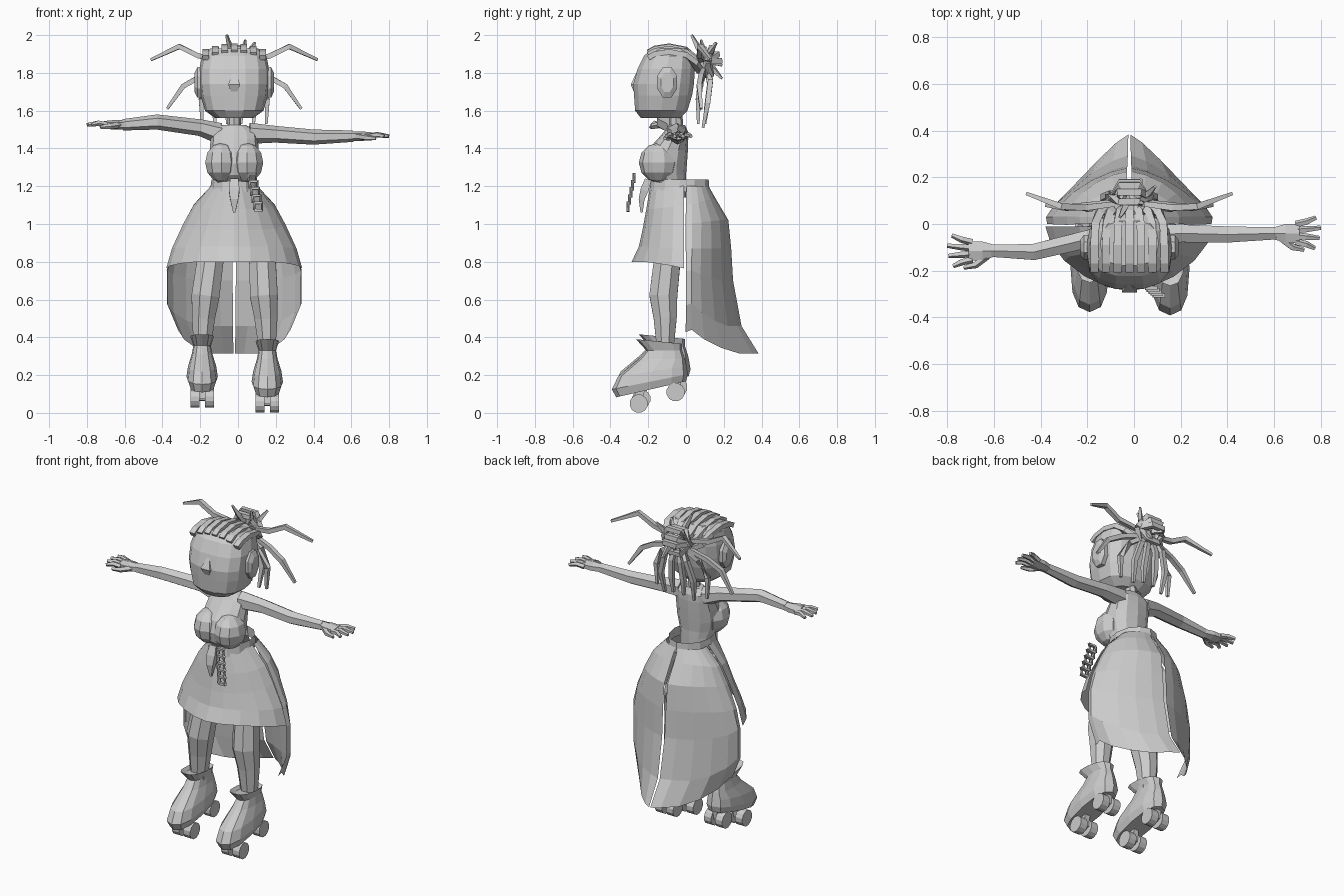
import bpy, bmesh, math
from mathutils import Vector

cube = bpy.data.objects.get("Cube")
if cube:
    bpy.data.objects.remove(cube)

grey = bpy.data.materials.new("plain_grey")
grey.use_nodes = True
grey.diffuse_color = (0.6, 0.6, 0.6, 1)
grey.node_tree.nodes["Principled BSDF"].inputs["Base Color"].default_value = (0.6, 0.6, 0.6, 1)

CX = -0.02  # body centre line
SIDES = ((1, "left"), (-1, "right"))


def finish(name, bm):
    bmesh.ops.recalc_face_normals(bm, faces=bm.faces)
    mesh = bpy.data.meshes.new(name)
    bm.to_mesh(mesh)
    bm.free()
    mesh.materials.append(grey)
    bpy.context.collection.objects.link(bpy.data.objects.new(name, mesh))


def skin(name, rows, closed=True, caps=True):
    """Bridge equal-length rows of points with quads."""
    bm = bmesh.new()
    grid = [[bm.verts.new(p) for p in row] for row in rows]
    n = len(grid[0])
    for a, b in zip(grid, grid[1:]):
        for i in range(n if closed else n - 1):
            j = (i + 1) % n
            bm.faces.new((a[i], a[j], b[j], b[i]))
    if closed and caps:
        bm.faces.new(grid[0])
        bm.faces.new(grid[-1])
    finish(name, bm)


def power(v, k):
    return math.copysign(abs(v) ** k, v)


def loft(name, rings, cx=CX, n=12, k=1.0, caps=True, offset=(0, 0, 0)):
    """Rings are (z, half width, front y, back y, optional slope)."""
    rows = []
    for z, rx, yf, yb, *slope in rings:
        row = []
        for i in range(n):
            a = 2 * math.pi * i / n
            dy = power(math.sin(a), k) * (yb - yf) / 2
            dz = slope[0] * dy if slope else 0
            row.append(Vector((cx + rx * power(math.cos(a), k), (yf + yb) / 2 + dy, z + dz)) + Vector(offset))
        rows.append(row)
    skin(name, rows, caps=caps)


def tube(name, path, radii, n=6):
    """Sweep a polygon along a path; a radius is one number or (side, up)."""
    pts = [Vector(p) for p in path]
    rows = []
    for i, p in enumerate(pts):
        t = (pts[min(i + 1, len(pts) - 1)] - pts[max(i - 1, 0)]).normalized()
        up = Vector((0, 1, 0)) if abs(t.z) > 0.9 else Vector((0, 0, 1))
        side = t.cross(up).normalized()
        up = side.cross(t)
        r = radii[i] if isinstance(radii, list) else radii
        ra, rb = r if isinstance(r, tuple) else (r, r)
        rows.append([p + side * ra * math.cos(2 * math.pi * (j + 0.5) / n)
                     + up * rb * math.sin(2 * math.pi * (j + 0.5) / n) for j in range(n)])
    skin(name, rows)


def ball(name, loc, scale):
    bm = bmesh.new()
    bmesh.ops.create_uvsphere(bm, u_segments=10, v_segments=6, radius=1)
    for v in bm.verts:
        v.co = Vector(a * b for a, b in zip(v.co, scale)) + Vector(loc)
    finish(name, bm)


# Head, neck, nose and ears
loft("head", [(1.56, .1, -.24, -.03), (1.60, .155, -.272, .01), (1.68, .178, -.278, .035),
              (1.74, .185, -.282, .045), (1.82, .185, -.26, .05), (1.89, .17, -.225, .045),
              (1.93, .125, -.18, .015)], n=14, k=.75)
loft("neck", [(1.46, .05, -.1, 0), (1.52, .035, -.09, -.015), (1.6, .035, -.09, -.02)], n=8)
tube("nose", [(CX, -.255, 1.8), (CX, -.275, 1.738), (CX, -.26, 1.68)], [.01, (.045, .025), .01], 4)
for s, side in SIDES:
    tube(side + "_ear", [(CX + s * x, -.1, 1.75) for x in (.16, .195, .21)],
         [(.057, .088), (.057, .088), (.036, .055)], 8)

# Torso and bust
loft("torso", [(1.14, .1, -.17, 0), (1.22, .1, -.175, 0), (1.26, .115, -.215, 0), (1.32, .13, -.228, .005),
               (1.39, .13, -.205, .01), (1.45, .125, -.15, .012), (1.49, .12, -.115, .01),
               (1.525, .06, -.09, -.005)], n=12, k=.9)
for s, side in SIDES:
    ball(side + "_bust", (CX + s * .068, -.145, 1.325), (.09, .105, .105))

# Arms with palms and fanned fingers
arms = {"left": (1, [(.06, -.05, 1.48), (.2, -.04, 1.475), (.4, -.045, 1.46), (.61, -.04, 1.465)]),
        "right": (-1, [(-.1, -.05, 1.48), (-.2, -.065, 1.51), (-.43, -.12, 1.54), (-.61, -.115, 1.525)])}
for side, (s, path) in arms.items():
    tube(side + "_arm", path, [.056, .044, .04, .03])
    wrist = Vector(path[-1])
    tube(side + "_palm", [wrist + Vector((s * d, 0, 0)) for d in (-.01, .04, .1)],
         [(.03, .026), (.046, .026), (.048, .02)])
    for i, reach in enumerate((.17, .19, .185, .165)):
        y = .038 - i * .025
        tube(f"{side}_finger_{i + 1}",
             [wrist + Vector(p) for p in ((s * .085, y, 0), (s * .13, y * 1.3, .008), (s * reach, y * 1.75, 0))],
             [.016, .015, .01], 5)
    tube(side + "_thumb", [wrist + Vector(p) for p in ((s * .02, -.02, 0), (s * .07, -.06, -.008), (s * .12, -.072, -.012))],
         [.018, .016, .009], 5)

# Skirt panels: blend a side outline into a centre outline around the waist
SIDE = [(.125, 1.2), (.215, 1.1), (.27, 1.0), (.33, .87), (.36, .765), (.36, .6), (.3, .46)]
BACK = [(.12, 1.2), (.16, 1.13), (.225, 1.02), (.24, .87), (.25, .7), (.295, .46), (.385, .315)]
FRONT = [(-.19, 1.2), (-.21, 1.08), (-.23, .97), (-.25, .88), (-.288, .8)]


def panel(name, centre, start, end, cy, bend, steps=6):
    rows = []
    for r, ((rx, zs), (ry, zc)) in enumerate(zip(SIDE, centre)):
        k = 1.05 + (bend - 1.05) * r / (len(centre) - 1)
        row = []
        for i in range(steps + 1):
            a = math.radians(start + (end - start) * i / steps)
            drop = min(1, abs(math.sin(a)) * 1.3)
            row.append((CX + rx * power(math.cos(a), k), cy + (ry - cy) * power(math.sin(a), k), zs + (zc - zs) * drop))
        rows.append(row)
    skin(name, rows, closed=False)


panel("skirt_front", FRONT, 0, 180, -.01, 1.2, 10)
panel("skirt_back_left", BACK, -10, 86, .02, 1.6)
panel("skirt_back_right", BACK, 190, 94, .02, 1.6)
loft("waistband", [(1.17, .13, -.195, .125), (1.235, .12, -.185, .12)], caps=False)

# Legs and roller skates
BOOT = [(.125, .068, -.37, 0, .23), (.165, .083, -.392, .01, .2), (.22, .075, -.36, .003, .15),
        (.285, .055, -.25, -.005, 0), (.33, .046, -.21, -.02, 0), (.378, .062, -.265, -.02, -.1),
        (.36, .045, -.22, -.045, -.1)]
for s, side, dx, lift in ((1, "left", 0, (0, 0, 0)), (-1, "right", -.035, (0, .014, .026))):
    foot = s * .155 + dx
    tube(side + "_leg", [(s * .06 + CX, -.08, 1.08), (s * .13 + dx / 2, -.1, .8), (s * .137 + dx, -.12, .62),
                         (s * .148 + dx, -.11, .5), (foot, -.11, .32)], [.06, .076, .08, .066, .046], 8)
    loft(side + "_boot", BOOT, foot, 12, .8, offset=lift)
    for place, y, z in (("front", -.25, .049), ("rear", -.055, .11)):
        hub = Vector((foot, y, z)) + Vector(lift)
        tube(f"{side}_{place}_truck", [hub, hub + Vector((0, .005, .07))], (.025, .035), 4)
        tube(f"{side}_{place}_axle", [hub - Vector((.05, 0, 0)), hub + Vector((.05, 0, 0))], .012)
        for k in (-1, 1):
            tube(f"{side}_{place}_wheel_{'outer' if k == s else 'inner'}",
                 [hub + Vector((k * d, 0, 0)) for d in (.014, .062)], .049, 12)

# Braids over the crown, drawn back to the knot
CROWN = ((1, -.2, 1.91), (1, -.165, 1.93), (1, -.09, 1.942), (.97, .0, 1.925), (.85, .05, 1.88), (.4, .075, 1.84))
for i in range(7):
    u = (i - 3) / 3
    tube(f"crown_braid_{i + 1}", [(CX + u * .15 * w, y, z - .03 * u * u) for w, y, z in CROWN], (.024, .02), 4)

# Looped knot at the back of the head
KNOT = Vector((CX, .115, 1.86))
for i, (r, tilt) in enumerate(((.09, .3), (.075, .9), (.08, -.3), (.075, 1.5))):
    ring = []
    for j in range(7):
        a = math.pi * j / 3
        ring.append(KNOT + r * Vector((math.cos(a), math.sin(a) * math.sin(tilt), math.sin(a) * math.cos(tilt))))
    tube(f"knot_loop_{i + 1}", ring, .02, 4)
for i, (x, y, z) in enumerate(((-.06, .03, 2.0), (.04, .08, 1.975), (.09, .16, 1.96), (-.05, .19, 1.84), (.03, .19, 1.77))):
    tube(f"knot_tip_{i + 1}", [KNOT, (x * .7, (y + .1) / 2, (z + 1.87) / 2), (x, y, z)], [.018, .017, .008], 4)

# Loose braids springing out and hanging down, mirrored
STRANDS = {"upper": ((.03, .09, 1.86), (.19, .07, 1.89), (.29, .075, 1.94), (.44, .13, 1.87)),
           "middle": ((.03, .1, 1.83), (.18, .08, 1.78), (.27, .07, 1.73), (.355, .08, 1.61)),
           "lower": ((.03, .1, 1.82), (.12, .08, 1.76), (.175, .065, 1.66), (.17, .065, 1.53)),
           "inner": ((.02, .11, 1.83), (.075, .13, 1.76), (.11, .115, 1.64), (.1, .09, 1.51)),
           "nape": ((.01, .11, 1.82), (.03, .125, 1.74), (.04, .11, 1.62), (.035, .1, 1.53))}
for s, side in SIDES:
    for name, path in STRANDS.items():
        tube(f"{side}_{name}_braid", [(CX + s * x, y, z) for x, y, z in path], [.015, .019, .019, .01], 4)

# Belt pouch and hanging chain
tube("belt_clip", [(CX, -.2, 1.235), (CX, -.22, 1.18), (CX, -.235, 1.13), (CX, -.235, 1.06)],
     [(.03, .025), (.04, .03), (.03, .022), .008], 4)
for i in range(5):
    c = Vector((.075 + i * .008, -.275 - i * .008, 1.245 - i * .038))
    link = [c + Vector((x, 0, z)) for x, z in ((-.02, -.02), (.02, -.02), (.02, .02), (-.02, .02), (-.02, -.02))]
    tube(f"chain_link_{i + 1}", link, .012, 4)
